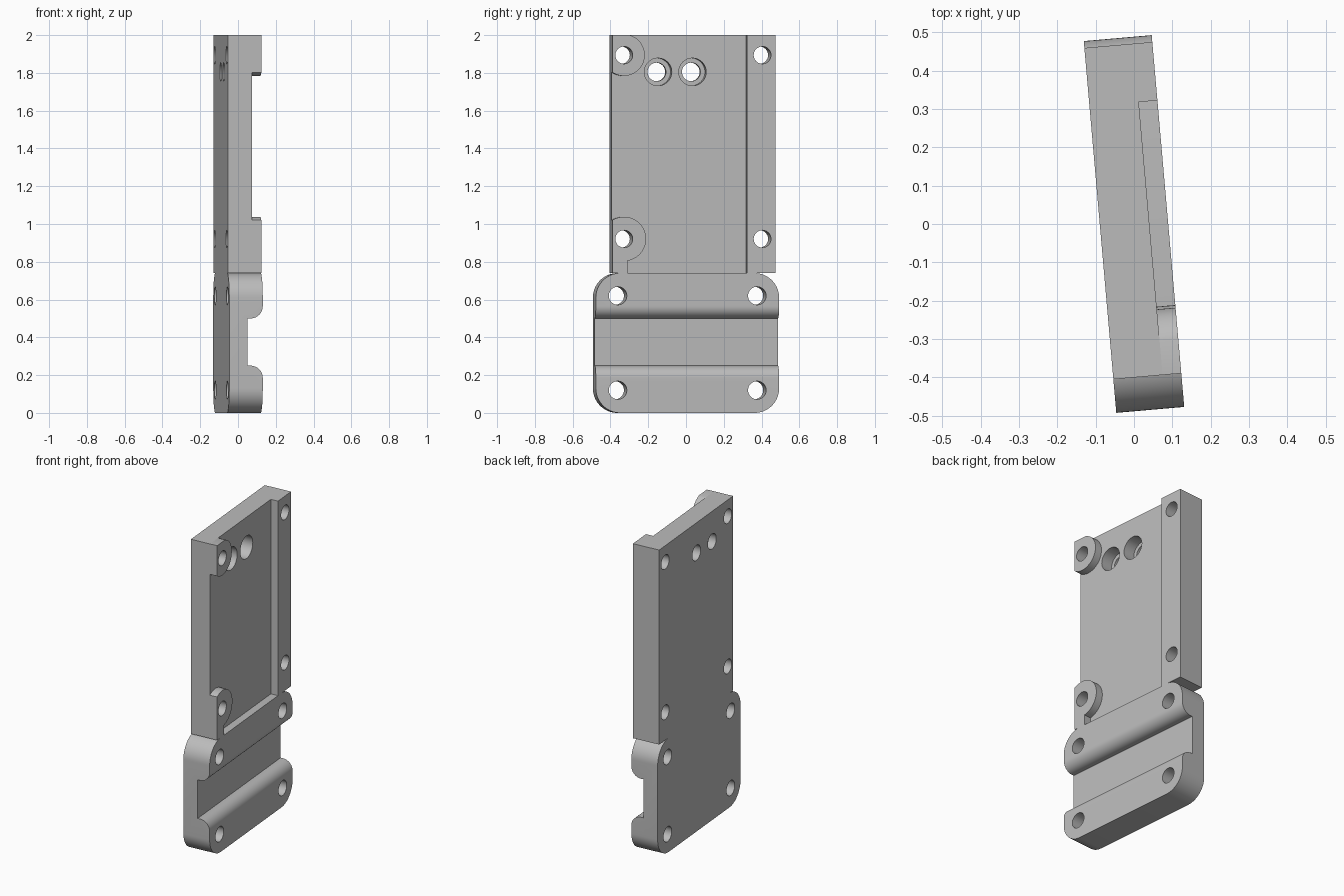
import bpy
import bmesh
from math import sin, cos, asin, atan2, sqrt, pi, radians
from mathutils import Matrix

cube = bpy.data.objects.get("Cube")
if cube:
    bpy.data.objects.remove(cube, do_unlink=True)

TILT = Matrix.Rotation(radians(5), 4, 'Z')   # whole bracket is turned slightly
BACK, FACE, FLOOR = -0.089, 0.089, 0.04      # thickness levels
LEFT, RIM, RIGHT = -0.399, 0.316, 0.469      # upper plate widths
SPLIT, TOP = 0.74, 2.0

grey = bpy.data.materials.new("plain grey")
grey.use_nodes = True
grey.diffuse_color = (0.5, 0.5, 0.5, 1)
grey.node_tree.nodes["Principled BSDF"].inputs["Base Color"].default_value = (0.5, 0.5, 0.5, 1)


def arc(a, b, r, start, end, steps=24):
    """Points on a circular arc."""
    angles = [start + (end - start) * i / steps for i in range(steps + 1)]
    return [(a + r * cos(t), b + r * sin(t)) for t in angles]


def prism(name, outline, axis, lo, hi):
    """Extrude a flat outline along one axis."""
    place = {'x': lambda p, d: (d, p[0], p[1]),
             'y': lambda p, d: (p[0], d, p[1]),
             'z': lambda p, d: (p[0], p[1], d)}[axis]
    bm = bmesh.new()
    face = bm.faces.new([bm.verts.new(place(p, lo)) for p in outline])
    new = bmesh.ops.extrude_face_region(bm, geom=[face])["geom"]
    shift = [b - a for a, b in zip(place((0, 0), lo), place((0, 0), hi))]
    bmesh.ops.translate(bm, vec=shift, verts=[g for g in new if isinstance(g, bmesh.types.BMVert)])
    bmesh.ops.recalc_face_normals(bm, faces=bm.faces)
    bm.transform(TILT)
    mesh = bpy.data.meshes.new(name)
    bm.to_mesh(mesh)
    bm.free()
    mesh.materials.append(grey)
    obj = bpy.data.objects.new(name, mesh)
    bpy.context.collection.objects.link(obj)
    return obj


def drill(y, z, r, lo=-0.2, hi=0.2):
    """Round cutter through the thickness."""
    return prism("hole_cutter", arc(y, z, r, 0, 2 * pi, 48)[:-1], 'x', lo, hi)


def finish(obj, cutters):
    """Cut the part, then shade it smooth with sharp edges kept."""
    bpy.ops.object.select_all(action='DESELECT')
    obj.select_set(True)
    bpy.context.view_layer.objects.active = obj
    for cutter in cutters:
        mod = obj.modifiers.new("cut", 'BOOLEAN')
        mod.operation, mod.solver, mod.object = 'DIFFERENCE', 'EXACT', cutter
        bpy.ops.object.modifier_apply(modifier=mod.name)
    for cutter in cutters:
        bpy.data.objects.remove(cutter, do_unlink=True)
    bpy.ops.object.shade_smooth_by_angle(angle=radians(30))


# Lower block: rounded rectangle with four holes
half, rad = 0.487, 0.13
corners = [(half - rad, SPLIT - rad), (rad - half, SPLIT - rad), (rad - half, rad), (half - rad, rad)]
outline = []
for i, (y, z) in enumerate(corners):
    outline += arc(y, z, rad, i * pi / 2, (i + 1) * pi / 2, 14)
block = prism("lower_block", outline, 'x', BACK, FACE)

# Cross groove with rounded lips
lip = 0.065
groove = [(0.008, 0.25)] + arc(FACE - lip, 0.25 - lip, lip, pi / 2, 0, 14)
groove += [(0.2, 0.25 - lip), (0.2, 0.5 + lip)]
groove += arc(FACE - lip, 0.5 + lip, lip, 0, -pi / 2, 14) + [(0.008, 0.5)]
finish(block, [prism("groove_cutter", groove, 'y', -0.7, 0.7)]
       + [drill(y, z, 0.048) for y in (-0.37, 0.37) for z in (0.12, 0.62)])

# Upper plate with a raised rim along one side
section = [(BACK, LEFT), (FLOOR, LEFT), (FLOOR, RIM), (FACE, RIM), (FACE, RIGHT), (BACK, RIGHT)]
plate = prism("upper_plate", section, 'z', SPLIT, TOP)
holes = [drill(y, z, 0.046) for y in (-0.337, 0.398) for z in (0.921, 1.894)]
for y in (-0.152, 0.031):
    holes += [drill(y, 1.805, 0.049), drill(y, 1.805, 0.073, -0.04, 0.2)]
finish(plate, holes)

# Upper boss, merged into the plate corner
y, z, r, side = -0.337, 1.894, 0.11, LEFT + 0.337
outline = arc(y, z, r, atan2(-sqrt(r * r - side * side), side), asin((TOP - z) / r), 36)
boss = prism("upper_boss", outline + [(LEFT, TOP)], 'x', FLOOR, FACE)
finish(boss, [drill(y, z, 0.046)])

# Lower boss with a short web down to the block
z, r, web = 0.921, 0.117, 0.018
outline = arc(y, z, r, atan2(-sqrt(r * r - web * web), web), atan2(sqrt(r * r - side * side), side), 36)
boss = prism("lower_boss", outline + [(LEFT, SPLIT), (y + web, SPLIT)], 'x', FLOOR, FACE)
finish(boss, [drill(y, z, 0.046)])
